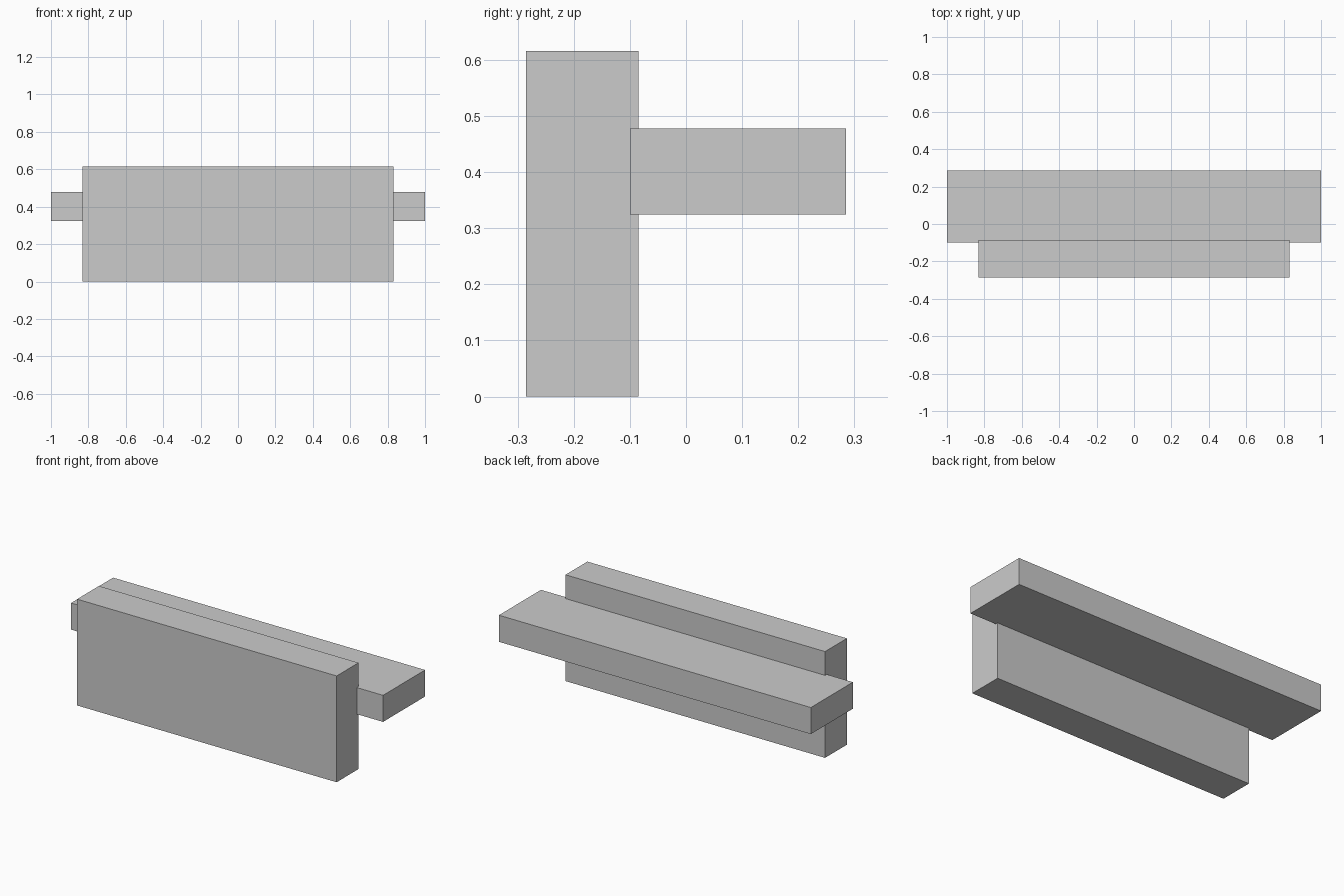
import bpy
from mathutils import Vector

cube = bpy.data.objects.get("Cube")
if cube:
    bpy.data.objects.remove(cube, do_unlink=True)

# Single plain grey finish
grey = bpy.data.materials.new("plain_grey")
grey.use_nodes = True
colour = (0.6, 0.6, 0.6, 1.0)
grey.diffuse_color = colour
grey.node_tree.nodes["Principled BSDF"].inputs["Base Color"].default_value = colour


def box(name, low, high):
    """Axis-aligned block between two opposite corners."""
    low, high = Vector(low), Vector(high)
    bpy.ops.mesh.primitive_cube_add(size=1, location=(low + high) / 2)
    obj = bpy.context.object
    obj.name = name
    obj.scale = high - low
    bpy.ops.object.transform_apply(location=False, rotation=False, scale=True)
    obj.data.materials.append(grey)
    return obj


# Upright panel at the front
box("front_panel", (-0.832, -0.285, 0), (0.832, -0.085, 0.616))

# Longer horizontal shelf, set slightly into the back of the panel
box("rear_shelf", (-1, -0.1, 0.324), (1, 0.285, 0.478))
